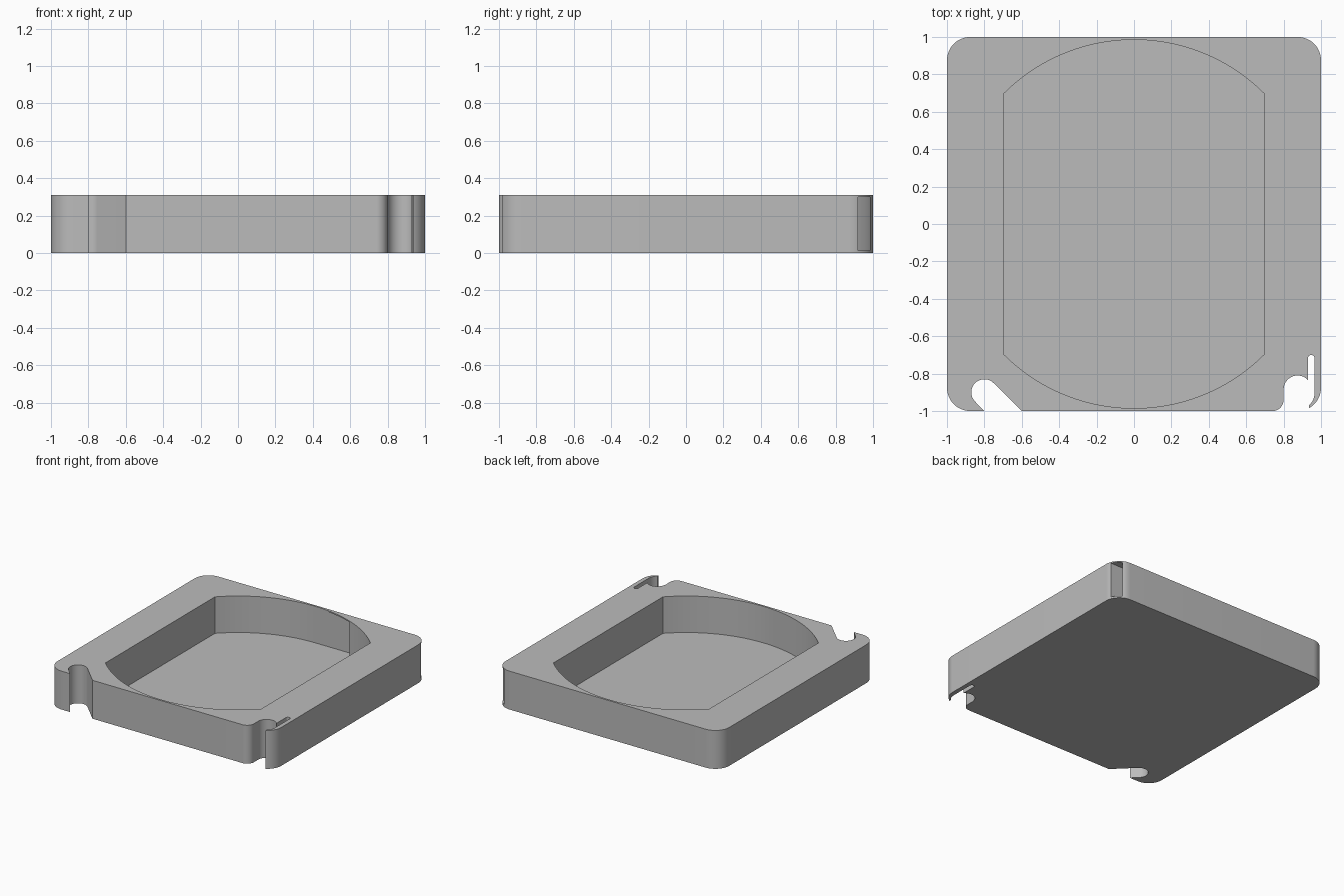
import bpy
import bmesh
from math import cos, sin, radians, asin, acos, degrees

cube = bpy.data.objects.get("Cube")
if cube:
    bpy.data.objects.remove(cube, do_unlink=True)

HEIGHT = 0.31
SKIN = 0.015          # floor and top skin thickness
CORNER = 0.125        # outer corner radius
REEL_R = 0.985        # recess radius
FLAT_X = 0.695        # recess side flats

grey = bpy.data.materials.new("plain_grey")
grey.use_nodes = True
grey.diffuse_color = (0.5, 0.5, 0.5, 1)
grey.node_tree.nodes["Principled BSDF"].inputs["Base Color"].default_value = (0.5, 0.5, 0.5, 1)


def arc(cx, cy, r, a0, a1, n=16):
    """Points along an arc, angles in degrees."""
    angles = [radians(a0 + (a1 - a0) * i / n) for i in range(n + 1)]
    return [(cx + r * cos(a), cy + r * sin(a)) for a in angles]


def prism(name, outline, z0, z1):
    """Extrude a flat outline between two heights."""
    bm = bmesh.new()
    face = bm.faces.new([bm.verts.new((x, y, z0)) for x, y in outline])
    top = bmesh.ops.extrude_face_region(bm, geom=[face])["geom"]
    verts = [v for v in top if isinstance(v, bmesh.types.BMVert)]
    bmesh.ops.translate(bm, verts=verts, vec=(0, 0, z1 - z0))
    bmesh.ops.recalc_face_normals(bm, faces=bm.faces)
    mesh = bpy.data.meshes.new(name)
    bm.to_mesh(mesh)
    bm.free()
    mesh.materials.append(grey)
    obj = bpy.data.objects.new(name, mesh)
    bpy.context.collection.objects.link(obj)
    return obj


def cut(body, cutter):
    """Subtract the cutter from the body, then discard it."""
    cutter.hide_render = True
    mod = body.modifiers.new("cut", "BOOLEAN")
    mod.operation = "DIFFERENCE"
    mod.solver = "EXACT"
    mod.object = cutter
    bpy.context.view_layer.objects.active = body
    bpy.ops.object.modifier_apply(modifier=mod.name)
    bpy.data.objects.remove(cutter, do_unlink=True)


# Body outline, starting right of the slanted notch
c = 1 - CORNER
outline = [(-0.6, -1)]
outline += arc(0.74, -0.94, 0.06, -90, 0)              # rounded lead into the hook
outline += arc(0.875, -0.885, 0.075, 180, 43)          # round bay
outline += arc(0.9475, -0.7175, 0.0175, 180, 0)        # thin slit
outline += arc(0.88, -0.905, 0.085, 0, -50)            # inside of the spring hook
outline += arc(c, -c, CORNER, -61, 0)                  # outside of the spring hook
outline += arc(c, c, CORNER, 0, 90)
outline += arc(-c, c, CORNER, 90, 180)
outline += arc(-c, -c, CORNER, 180, 270)
outline += [(-0.8, -1)]
outline += arc(-0.8, -0.9, 0.07, 225, 45)              # round end of the notch
body = prism("cartridge_body", outline, 0, HEIGHT)

# Reel recess: a circle with two flat sides
half = degrees(acos(FLAT_X / REEL_R))
recess = arc(0, 0, REEL_R, half, 180 - half, 48)
recess += arc(0, 0, REEL_R, 180 + half, 360 - half, 48)
cut(body, prism("recess_cutter", recess, SKIN, HEIGHT + 0.2))

# Covered channel from the recess out to the back left corner
channel = [(0.01, 0.92), (1.1, 0.92), (1.1, REEL_R), (0.01, REEL_R)]
cut(body, prism("channel_cutter", channel, SKIN, HEIGHT - SKIN + 0.005))

# Smooth the curved walls, keep edges sharp
bpy.ops.object.select_all(action="DESELECT")
body.select_set(True)
bpy.context.view_layer.objects.active = body
bpy.ops.object.shade_smooth_by_angle(angle=radians(30))
